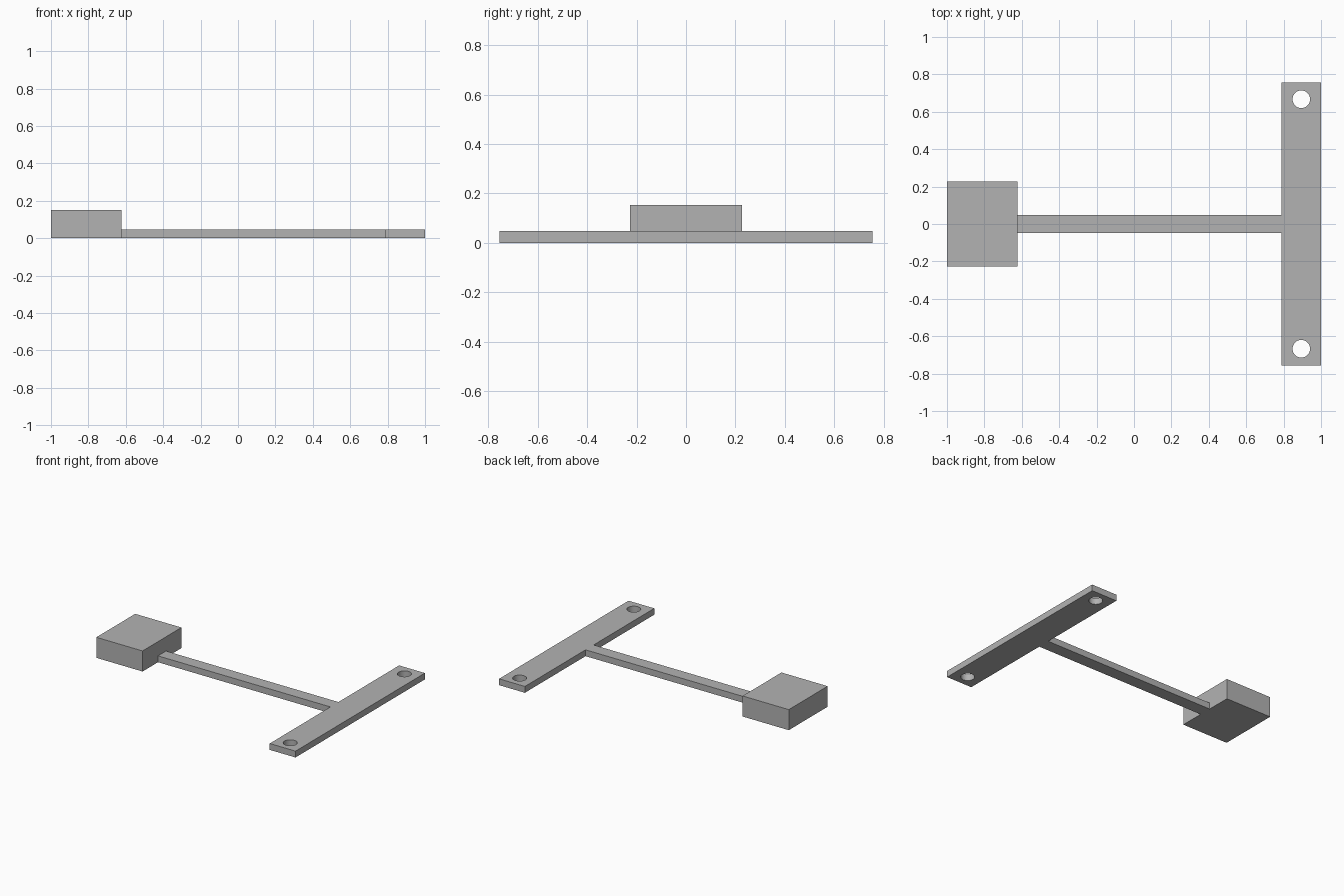
import bpy

if "Cube" in bpy.data.objects:
    bpy.data.objects.remove(bpy.data.objects["Cube"])

GREY = (0.45, 0.45, 0.45, 1.0)
grey = bpy.data.materials.new("plain_grey")
grey.use_nodes = True
grey.diffuse_color = GREY
grey.node_tree.nodes["Principled BSDF"].inputs["Base Color"].default_value = GREY

THICK = 0.047        # shared thickness of the arm and the plate
BLOCK_X = -0.622     # where the arm meets the block
PLATE_X = 0.789      # where the arm meets the plate
HALF_PLATE = 0.756


def box(name, x0, x1, half_y, height):
    """Box resting on the ground, symmetric across y = 0."""
    bpy.ops.mesh.primitive_cube_add(size=1, location=((x0 + x1) / 2, 0, height / 2))
    obj = bpy.context.object
    obj.name = name
    obj.scale = (x1 - x0, 2 * half_y, height)
    bpy.ops.object.transform_apply(location=False, rotation=False, scale=True)
    obj.data.materials.append(grey)
    return obj


# End block, thin arm and cross plate
box("end_block", -1, BLOCK_X, 0.227, 0.152)
box("arm", BLOCK_X, PLATE_X, 0.047, THICK)
plate = box("cross_plate", PLATE_X, 1, HALF_PLATE, THICK)

# Screw holes through both ends of the plate
for side in (-1, 1):
    bpy.ops.mesh.primitive_cylinder_add(
        vertices=48, radius=0.047, depth=0.3,
        location=((PLATE_X + 1) / 2, side * 0.667, THICK / 2))
    cutter = bpy.context.object
    cutter.name = "hole_cutter"
    cutter.data.materials.append(grey)
    cut = plate.modifiers.new("screw_hole", "BOOLEAN")
    cut.operation = "DIFFERENCE"
    cut.solver = "EXACT"
    cut.object = cutter
    bpy.context.view_layer.objects.active = plate
    bpy.ops.object.modifier_apply(modifier=cut.name)
    bpy.data.objects.remove(cutter)

# Smooth hole walls, crisp edges
bpy.ops.object.select_all(action="DESELECT")
plate.select_set(True)
bpy.context.view_layer.objects.active = plate
bpy.ops.object.shade_smooth_by_angle()
